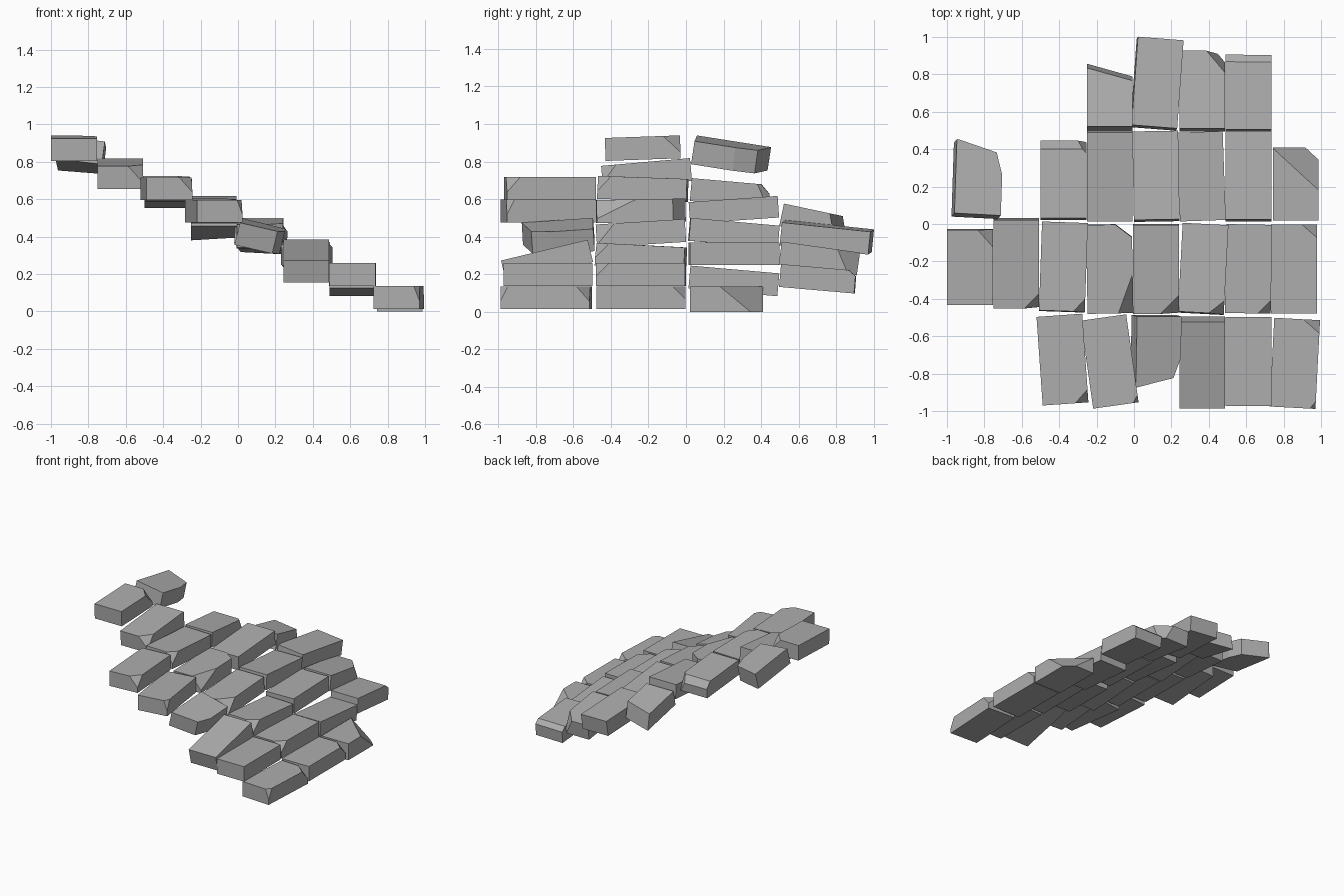
import bpy, bmesh
from math import radians
from mathutils import Matrix, Vector

if "Cube" in bpy.data.objects:
    bpy.data.objects.remove(bpy.data.objects["Cube"])

stone = bpy.data.materials.new("grey_stone")
stone.use_nodes = True
grey = (0.42, 0.42, 0.42, 1)
stone.diffuse_color = grey
stone.node_tree.nodes["Principled BSDF"].inputs["Base Color"].default_value = grey

ROW_CENTRES = dict(front=-0.735, middle=-0.24, rear=0.255, back=0.745)
FAR = 5  # a cut distance so long that the cut runs along an edge


def chip(side, end, across, along, down):
    """A broken top corner: side left/right, end front/back, cut lengths."""
    return (1 if side == "left" else -1, 1 if end == "back" else -1,
            across, along, down)


def brick(step, row, x=0, y=0, z=0, width=0.245, length=0.475, height=0.122,
          yaw=0, tilt=0, roll=0, chips=()):
    """One block. Positive tilt lifts its back, negative roll drops its left."""
    bm = bmesh.new()
    size = Vector((width, length, height))
    bmesh.ops.create_cube(bm, size=1, matrix=Matrix.Diagonal(size).to_4x4())
    for sx, sy, across, along, down in chips:
        corner = Vector((sx * width, sy * length, height)) / 2
        normal = Vector((sx / across, sy / along, 1 / down))
        point = corner - Vector((sx * across, 0, 0))
        geom = bm.verts[:] + bm.edges[:] + bm.faces[:]
        cut = bmesh.ops.bisect_plane(bm, geom=geom, plane_co=point,
                                     plane_no=normal, clear_outer=True)
        rim = [e for e in cut["geom_cut"] if isinstance(e, bmesh.types.BMEdge)]
        bmesh.ops.contextual_create(bm, geom=rim)
    bmesh.ops.recalc_face_normals(bm, faces=bm.faces[:])
    name = f"step_{step + 1}_{row}_brick"
    mesh = bpy.data.meshes.new(name)
    bm.to_mesh(mesh)
    bm.free()
    mesh.materials.append(stone)
    obj = bpy.data.objects.new(name, mesh)
    bpy.context.collection.objects.link(obj)
    obj.location = (0.86 - 0.2475 * step + x, ROW_CENTRES[row] + y,
                    0.075 + 0.1145 * step + z)
    obj.rotation_euler = (radians(tilt), radians(-roll), radians(yaw))


# Lowest step
brick(0, "front", yaw=-3, y=-0.01, chips=[
    chip("left", "back", 0.09, 0.07, 0.08), chip("left", "front", 0.03, 0.04, 0.08)])
brick(0, "middle", x=-0.005, chips=[chip("left", "back", 0.08, 0.07, 0.07)])
brick(0, "rear", x=0.005, y=-0.04, z=-0.0075, length=0.39, height=0.135, chips=[
    chip("left", "back", 0.25, 0.23, 0.19)])

# Second step
brick(1, "front", z=0.008)
brick(1, "middle", yaw=-1, z=0.008, chips=[chip("left", "front", 0.07, 0.07, 0.07)])
brick(1, "rear", tilt=-5, z=-0.025)
brick(1, "back", y=-0.03, length=0.43, tilt=-5, z=-0.015, chips=[
    chip("left", "back", FAR, 0.07, 0.05), chip("left", "back", 1.7, 0.03, FAR)])

# Third step
brick(2, "front", tilt=13.5, z=-0.035, y=-0.005)
brick(2, "middle", x=0.005, yaw=-3, tilt=-3, z=-0.01, chips=[
    chip("left", "front", 0.08, 0.07, 0.08)])
brick(2, "rear", yaw=2, z=0.005, x=-0.005)
brick(2, "back", y=-0.035, length=0.42, tilt=-8, z=-0.02, chips=[
    chip("left", "back", 0.1, 0.12, 0.2)])

# Fourth step
brick(3, "front", y=0.05, length=0.39, roll=-14, tilt=4, z=-0.02, chips=[
    chip("left", "front", 0.06, 0.17, FAR), chip("left", "front", 0.28, 0.07, FAR)])
brick(3, "middle", tilt=3.5, chips=[chip("left", "front", 0.1, 0.1, 0.11)])
brick(3, "rear", yaw=1, tilt=-5)
brick(3, "back", x=0.005, y=0.005, yaw=-4.5, tilt=-6, roll=-3, z=-0.022)

# Fifth step
brick(4, "front", yaw=8, z=0.003, chips=[chip("left", "front", 0.03, 0.04, 0.08)])
brick(4, "middle", z=0.005, yaw=1, tilt=1, chips=[
    chip("left", "front", 0.08, 0.21, 0.1), chip("left", "back", 0.09, 0.07, FAR)])
brick(4, "rear", tilt=4, z=0.01, height=0.115)
brick(4, "back", y=-0.055, length=0.37, tilt=-12, z=-0.055, chips=[
    chip("left", "back", 0.42, 0.12, 0.3)])

# Sixth step
brick(5, "front", x=-0.005, yaw=4, z=0.008, y=0.01, chips=[
    chip("left", "front", 0.07, 0.07, 0.08)])
brick(5, "middle", yaw=-2, tilt=-2, y=0.01, z=0.007, chips=[
    chip("left", "front", 0.06, 0.07, 0.08)])
brick(5, "rear", y=-0.02, length=0.42, tilt=-5, z=-0.015, chips=[
    chip("left", "back", FAR, 0.05, 0.05), chip("left", "back", 0.07, 0.07, 0.13)])

# Seventh step
brick(6, "middle", x=-0.005, y=0.03, tilt=5, z=-0.025, chips=[
    chip("left", "front", 0.08, 0.08, 0.09)])

# Highest step
brick(7, "middle", x=-0.005, y=0.01, length=0.4, tilt=2, z=-0.005, chips=[
    chip("left", "back", 0.08, 0.09, 0.09)])
brick(7, "rear", x=0.035, y=-0.015, length=0.4, width=0.25, yaw=-3, tilt=-9,
      roll=-7, z=-0.045, height=0.125, chips=[
          chip("left", "back", 0.24, 0.07, FAR), chip("left", "back", 0.05, 0.18, FAR)])
